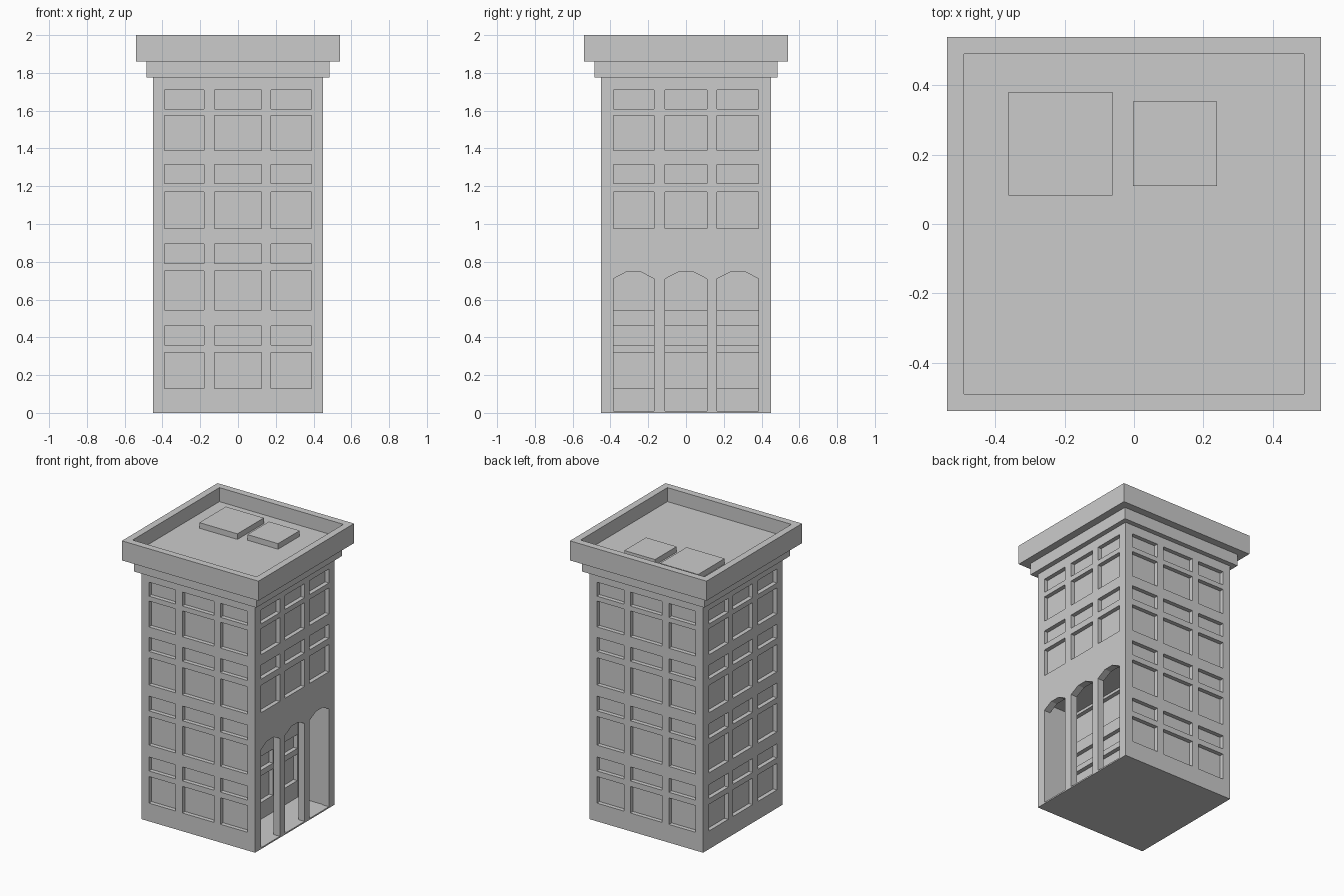
import bpy, bmesh
from mathutils import Matrix, Vector
from math import pi

if "Cube" in bpy.data.objects:
    bpy.data.objects.remove(bpy.data.objects["Cube"])

ROWS = [(0.13, 0.32), (0.36, 0.46), (0.545, 0.75), (0.79, 0.895),
        (0.975, 1.17), (1.215, 1.315), (1.39, 1.575), (1.61, 1.71)]
FRONT_COLS = [(-0.39, -0.18), (-0.125, 0.125), (0.175, 0.39)]
SIDE_COLS = [(-0.385, -0.17), (-0.11, 0.11), (0.165, 0.385)]
DEPTH = 0.03


def add_box(bm, x, y, z):
    size = Vector((x[1] - x[0], y[1] - y[0], z[1] - z[0]))
    mid = Vector((sum(x) / 2, sum(y) / 2, sum(z) / 2))
    bmesh.ops.create_cube(bm, size=1, matrix=Matrix.Translation(mid) @ Matrix.Diagonal((*size, 1)))


def finish(name, bm, cutter=False):
    bmesh.ops.recalc_face_normals(bm, faces=bm.faces)
    me = bpy.data.meshes.new(name)
    bm.to_mesh(me)
    bm.free()
    ob = bpy.data.objects.new(name, me)
    bpy.context.collection.objects.link(ob)
    if cutter:
        ob.hide_render = True
        ob.display_type = 'WIRE'
    return ob


def box(name, x, y, z, cutter=False):
    bm = bmesh.new()
    add_box(bm, x, y, z)
    return finish(name, bm, cutter)


def cut(target, cutter):
    m = target.modifiers.new(cutter.name, 'BOOLEAN')
    m.operation = 'DIFFERENCE'
    m.solver = 'EXACT'
    m.object = cutter


# main tower block
tower = box("tower", (-0.45, 0.45), (-0.45, 0.45), (0, 1.78))

# hollow entrance hall behind the arches
cut(tower, box("hall_cutter", (0.20, 0.40), (-0.39, 0.39), (0.01, 0.77), True))

# three faceted arches on the right side
bm = bmesh.new()
for a, b in SIDE_COLS:
    c = (a + b) / 2
    outline = [(a, 0.01), (b, 0.01), (b, 0.71), (c + 0.037, 0.747), (c - 0.037, 0.747), (a, 0.71)]
    face = bm.faces.new([bm.verts.new((0.37, y, z)) for y, z in outline])
    ext = bmesh.ops.extrude_face_region(bm, geom=[face])
    moved = [v for v in ext["geom"] if isinstance(v, bmesh.types.BMVert)]
    bmesh.ops.translate(bm, verts=moved, vec=(0.15, 0, 0))
cut(tower, finish("arch_cutter", bm, True))

# recessed windows on all four sides and on the hall's back wall
bm = bmesh.new()
out, inn = 0.5, 0.45 - DEPTH
for i, row in enumerate(ROWS):
    for a, b in FRONT_COLS:
        add_box(bm, (a, b), (-out, -inn), row)
        add_box(bm, (a, b), (inn, out), row)
    for a, b in SIDE_COLS:
        add_box(bm, (-out, -inn), (a, b), row)
        if i > 3:
            add_box(bm, (inn, out), (a, b), row)
        elif i < 3:
            add_box(bm, (0.20 - DEPTH, 0.23), (a, b), row)
cut(tower, finish("window_cutter", bm, True))

# stepped cornice
box("lower_cornice", (-0.485, 0.485), (-0.485, 0.485), (1.775, 1.862))

# parapet slab with sunken roof: inset the top face and push it down
bm = bmesh.new()
add_box(bm, (-0.54, 0.54), (-0.54, 0.54), (1.86, 2.0))
top = max(bm.faces, key=lambda f: f.calc_center_median().z)
bmesh.ops.inset_region(bm, faces=[top], thickness=0.07)
ext = bmesh.ops.extrude_face_region(bm, geom=[top])
bmesh.ops.translate(bm, vec=(0, 0, -0.1),
                    verts=[v for v in ext["geom"] if isinstance(v, bmesh.types.BMVert)])
if top.is_valid:
    bmesh.ops.delete(bm, geom=[top], context='FACES_ONLY')
finish("parapet", bm)

# roof units
box("large_roof_unit", (-0.363, -0.062), (0.082, 0.381), (1.89, 1.94))
box("small_roof_unit", (-0.003, 0.24), (0.11, 0.354), (1.89, 1.94))
